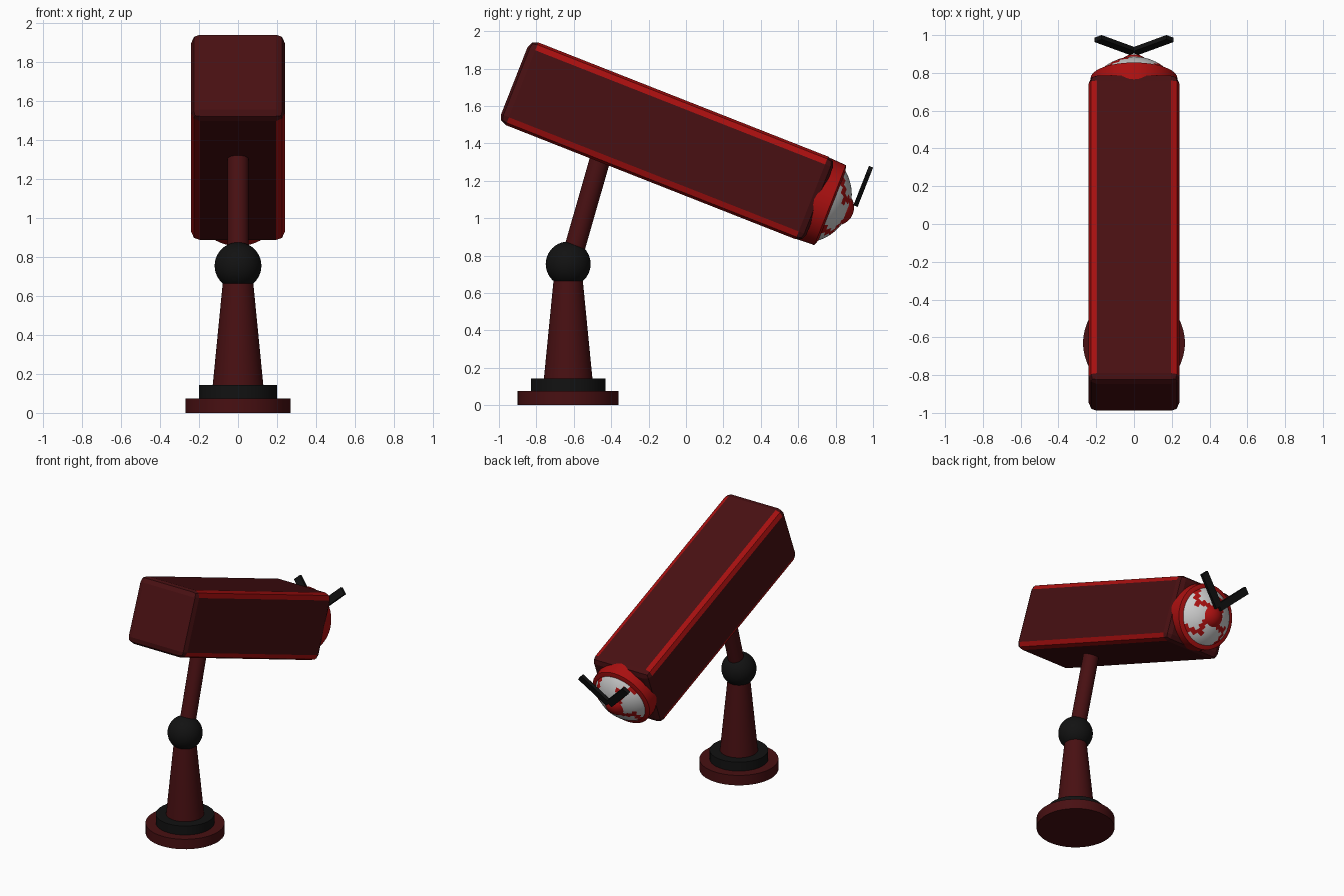
import bpy, bmesh, math
from mathutils import Matrix, Vector

if "Cube" in bpy.data.objects:
    bpy.data.objects.remove(bpy.data.objects["Cube"])


def material(name, rgb):
    m = bpy.data.materials.new(name)
    m.diffuse_color = (*rgb, 1)
    m.use_nodes = True
    m.node_tree.nodes["Principled BSDF"].inputs["Base Color"].default_value = m.diffuse_color
    return m


DARK = material("dark_red", (0.065, 0.005, 0.006))
RED = material("bright_red", (0.40, 0.005, 0.005))
BLACK = material("black", (0.006, 0.006, 0.006))
WHITE = material("white", (0.75, 0.75, 0.75))


def finish(name, bm, mats, matrix, smooth=35):
    bmesh.ops.recalc_face_normals(bm, faces=bm.faces)
    me = bpy.data.meshes.new(name)
    bm.to_mesh(me)
    bm.free()
    for m in mats:
        me.materials.append(m)
    ob = bpy.data.objects.new(name, me)
    bpy.context.collection.objects.link(ob)
    ob.matrix_world = matrix
    if smooth:
        bpy.ops.object.select_all(action='DESELECT')
        ob.select_set(True)
        bpy.context.view_layer.objects.active = ob
        bpy.ops.object.shade_smooth_by_angle(angle=math.radians(smooth))
    return ob


def lathe(name, profile, mats, matrix, n=48, pick=None):
    """Turn (radius, height) points around z; pick(ring, segment) gives the material slot."""
    bm = bmesh.new()
    rings = []
    for r, h in profile:
        if r == 0:
            rings.append([bm.verts.new((0, 0, h))] * n)
        else:
            rings.append([bm.verts.new((r * math.cos(math.tau * i / n),
                                        r * math.sin(math.tau * i / n), h)) for i in range(n)])
    for k in range(len(rings) - 1):
        a, b = rings[k], rings[k + 1]
        for i in range(n):
            j = (i + 1) % n
            f = bm.faces.new(list(dict.fromkeys((a[i], a[j], b[j], b[i]))))
            if pick:
                f.material_index = pick(k, i)
    return finish(name, bm, mats, matrix)


def cyl(name, r0, r1, h0, h1, mat, matrix):
    return lathe(name, [(0, h0), (r0, h0), (r1, h1), (0, h1)], [mat], matrix)


def box_mesh(size):
    bm = bmesh.new()
    bmesh.ops.create_cube(bm, size=1)
    bmesh.ops.scale(bm, vec=size, verts=bm.verts)
    return bm


def cap(r, h0, h1, steps):
    """Profile of a spherical cap of rim radius r between two heights."""
    d = h1 - h0
    R = (r * r + d * d) / (2 * d)
    t = math.asin(min(1, r / R))
    pts = [(R * math.sin(t * (1 - k / steps)), h1 - R + R * math.cos(t * (1 - k / steps)))
           for k in range(steps)]
    return pts + [(0, h1)]


# Stand
STAND = Matrix.Translation((0, -0.63, 0))
cyl("base_disc", 0.27, 0.27, 0, 0.075, DARK, STAND)
cyl("base_collar", 0.20, 0.20, 0.07, 0.142, BLACK, STAND)
cyl("pedestal", 0.13, 0.077, 0.14, 0.68, DARK, STAND)
ball = [(0.12 * math.sin(math.pi * k / 20), 0.755 - 0.12 * math.cos(math.pi * k / 20))
        for k in range(1, 20)]
lathe("ball_joint", [(0, 0.635)] + ball + [(0, 0.875)], [BLACK], STAND)
arm = Matrix.Translation((0, -0.62, 0.755)) @ Matrix.Rotation(math.radians(-16), 4, 'X')
cyl("arm", 0.055, 0.055, 0, 0.60, DARK, arm)

# Head: frame tilted nose down, local y runs along the housing
HEAD = Matrix.Rotation(math.radians(-21.5), 4, 'X')
AXIS = 1.278

# Housing with bright rounded long edges
bm = box_mesh((0.48, 1.755, 0.475))
bmesh.ops.bevel(bm, geom=bm.edges[:], offset=0.045, segments=2, profile=0.5, affect='EDGES')
bm.normal_update()
for f in bm.faces:
    n = f.normal
    if abs(n.y) < 0.1 and abs(n.x) > 0.1 and abs(n.z) > 0.1:
        f.material_index = 1
finish("housing", bm, [DARK, RED], HEAD @ Matrix.Translation((0, -0.6125, AXIS)), smooth=0)

# Eye parts turned around the housing axis
EYE = HEAD @ Matrix.Translation((0, 0, AXIS)) @ Matrix.Rotation(math.radians(-90), 4, 'X')
lathe("lens_ring", [(0, 0.22), (0.235, 0.22), (0.23, 0.325), (0.20, 0.335), (0, 0.335)], [RED], EYE)


def vein(ring, seg):
    """Four stepped zigzag veins running from rim to centre."""
    shift = (0, 3, 6, 3)[ring // 2 % 4] - 3
    return 1 if (seg - 12 - shift) % 24 < 5 + ring // 4 else 0


lathe("eyeball", cap(0.205, 0.328, 0.43, 14), [WHITE, RED], EYE, n=96, pick=vein)
lathe("pupil", cap(0.085, 0.405, 0.455, 8), [RED], EYE)

# V-shaped pair of bars on the pupil
for side, label in ((-1, "left"), (1, "right")):
    place = (HEAD @ Matrix.Translation((side * 0.097, 0.453, 1.436))
             @ Matrix.Rotation(side * math.radians(45), 4, 'Y'))
    finish("bar_" + label, box_mesh((0.055, 0.024, 0.265)), [BLACK], place, smooth=0)
